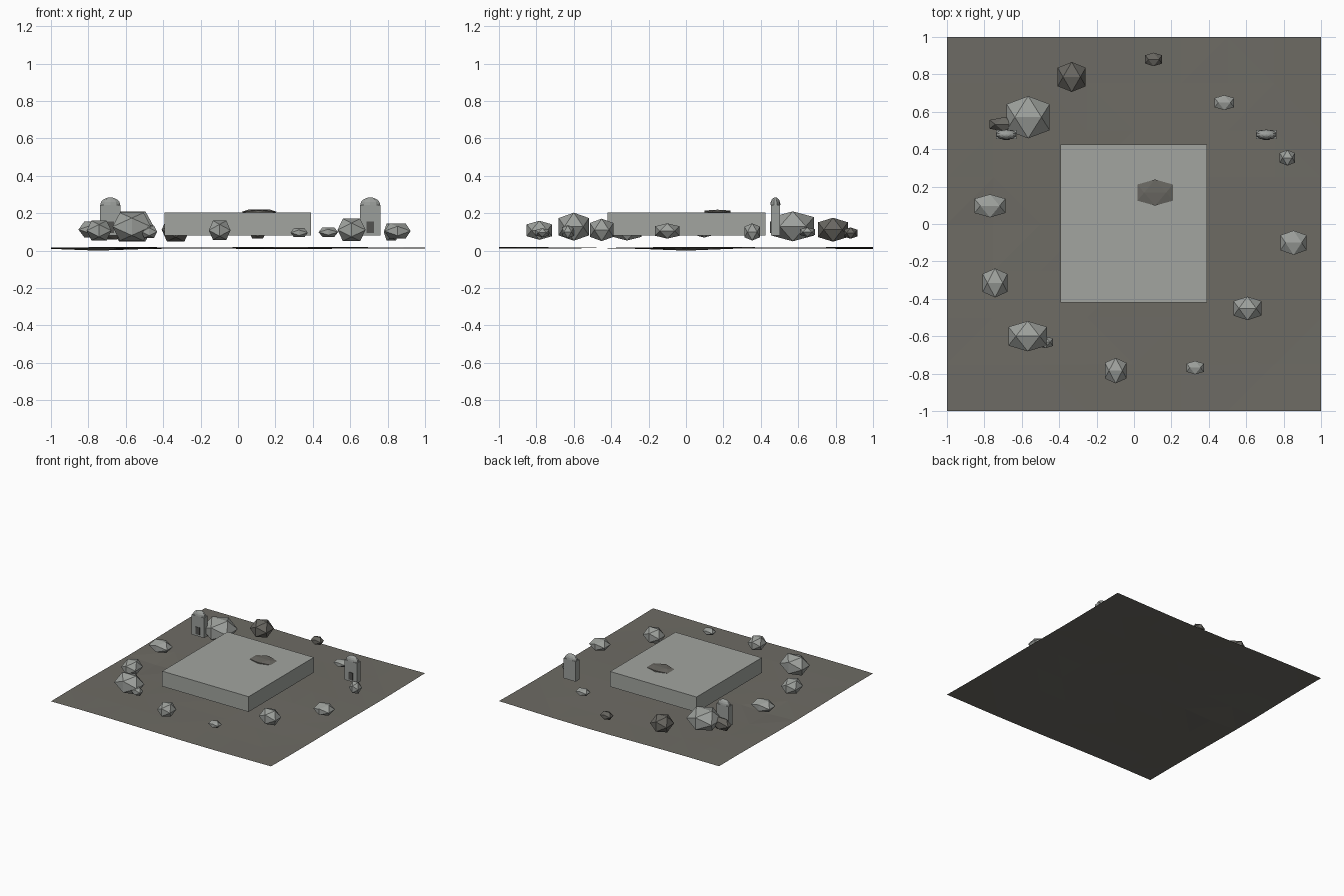
import bpy, bmesh, math
from mathutils import Matrix, Vector

if "Cube" in bpy.data.objects:
    bpy.data.objects.remove(bpy.data.objects["Cube"])


def material(name, rgb):
    m = bpy.data.materials.new(name)
    m.diffuse_color = (*rgb, 1)
    m.use_nodes = True
    m.node_tree.nodes["Principled BSDF"].inputs["Base Color"].default_value = m.diffuse_color
    return m


EARTH = material("earth", (0.155, 0.148, 0.128))
SLAB = material("pale_slab_stone", (0.36, 0.375, 0.35))
ROCK = material("grey_rock", (0.34, 0.355, 0.335))
DARK = material("dark_rock", (0.14, 0.135, 0.12))
MARKER = material("marker_stone", (0.33, 0.345, 0.33))
PLAQUE = material("dark_plaque", (0.085, 0.085, 0.08))


def finish(name, bm, mat):
    me = bpy.data.meshes.new(name)
    bm.to_mesh(me)
    bm.free()
    me.materials.append(mat)
    ob = bpy.data.objects.new(name, me)
    bpy.context.collection.objects.link(ob)
    return ob


def box(name, lo, hi, mat):
    lo, hi = Vector(lo), Vector(hi)
    bm = bmesh.new()
    bmesh.ops.create_cube(bm, size=1, matrix=Matrix.Translation((lo + hi) / 2)
                          @ Matrix.Diagonal((*(hi - lo), 1)))
    return finish(name, bm, mat)


def rock(name, centre, half, mat):
    """Icosahedron lying on an edge, stretched to the given half sizes."""
    k = (math.sqrt(5) - 1) / 2
    bm = bmesh.new()
    for a in (-1, 1):
        for b in (-k, k):
            for p in ((b, 0, a), (0, a, b), (a, b, 0)):
                bm.verts.new([c + h * q for c, h, q in zip(centre, half, p)])
    bmesh.ops.convex_hull(bm, input=bm.verts)
    bmesh.ops.recalc_face_normals(bm, faces=bm.faces)
    return finish(name, bm, mat)


# Gently uneven ground sheet
bm = bmesh.new()
bmesh.ops.create_grid(bm, x_segments=8, y_segments=8, size=1)
for v in bm.verts:
    x, y = v.co.x, v.co.y
    v.co.z = 0.0145 + 0.005 * math.sin(3.1 * x + 0.6) * math.cos(2.7 * y) \
        + 0.002 * math.sin(5 * y + 2 * x)
low = min(v.co.z for v in bm.verts)
for v in bm.verts:
    v.co.z -= low if v.co.z == low else 0
bmesh.ops.triangulate(bm, faces=bm.faces)
finish("ground", bm, EARTH)

# Central slab and the flat stone set in it
box("platform", (-0.394, -0.421, 0.08), (0.391, 0.426, 0.205), SLAB)
rock("inset_stone", (0.113, 0.168, 0.207), (0.095, 0.07, 0.012), DARK)

# Ring of rocks: x, y, z, half sizes
ROCKS = [
    (-0.566, 0.571, 0.130, 0.115, 0.113, 0.080),
    (0.483, 0.649, 0.099, 0.052, 0.040, 0.025),
    (0.820, 0.354, 0.100, 0.041, 0.042, 0.046),
    (0.853, -0.100, 0.105, 0.070, 0.065, 0.041),
    (0.607, -0.451, 0.111, 0.075, 0.063, 0.060),
    (0.327, -0.768, 0.096, 0.046, 0.036, 0.024),
    (-0.098, -0.784, 0.109, 0.058, 0.068, 0.051),
    (-0.568, -0.600, 0.128, 0.103, 0.081, 0.075),
    (-0.475, -0.632, 0.101, 0.042, 0.032, 0.034),
    (-0.743, -0.315, 0.107, 0.066, 0.078, 0.053),
    (-0.770, 0.097, 0.113, 0.083, 0.062, 0.043),
]
DARK_ROCKS = [
    (-0.333, 0.786, 0.112, 0.075, 0.080, 0.064),
    (0.105, 0.880, 0.094, 0.045, 0.036, 0.030),
    (-0.695, 0.533, 0.107, 0.077, 0.038, 0.048),
]
for group, label, mat in ((ROCKS, "rock", ROCK), (DARK_ROCKS, "dark_rock", DARK)):
    for i, r in enumerate(group):
        rock(f"{label}_{i + 1}", r[:3], r[3:], mat)

# Two round-topped marker stones with small dark plaques
for side, cx in (("left", -0.683), ("right", 0.707)):
    cy = 0.478
    box(f"{side}_marker", (cx - 0.056, cy - 0.024, 0.08),
        (cx + 0.056, cy + 0.024, 0.245), MARKER)
    bm = bmesh.new()
    bmesh.ops.create_uvsphere(bm, u_segments=10, v_segments=8, radius=1,
                              matrix=Matrix.Translation((cx, cy, 0.245))
                              @ Matrix.Diagonal((0.056, 0.027, 0.04, 1)))
    bmesh.ops.bisect_plane(bm, geom=bm.verts[:] + bm.edges[:] + bm.faces[:],
                           plane_co=(0, 0, 0.244), plane_no=(0, 0, -1),
                           clear_outer=True)
    finish(f"{side}_marker_cap", bm, MARKER)
    box(f"{side}_plaque", (cx - 0.019, cy - 0.028, 0.095),
        (cx + 0.019, cy - 0.022, 0.155), PLAQUE)
